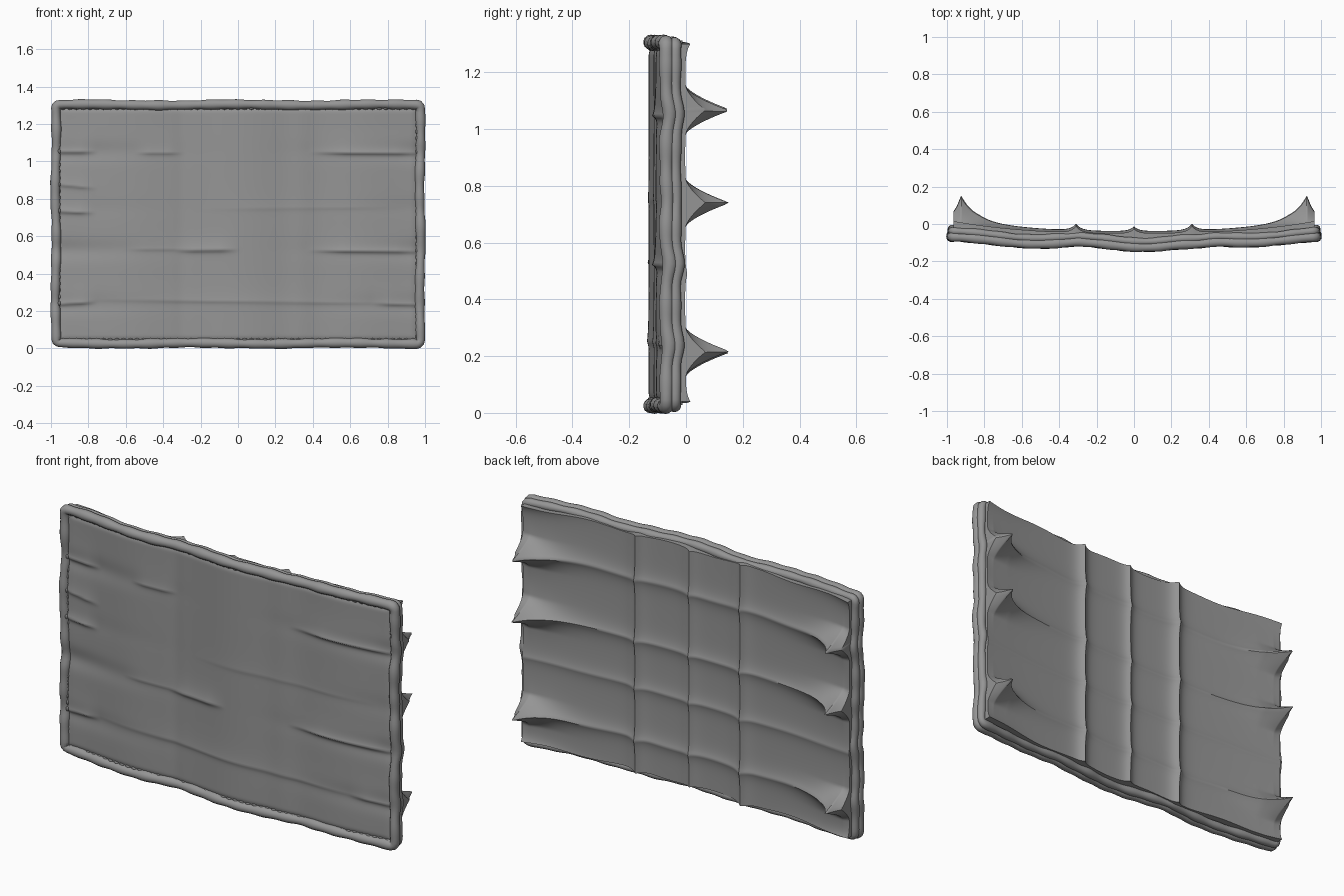
import bpy, bmesh, math
from mathutils import Matrix, Vector

if "Cube" in bpy.data.objects:
    bpy.data.objects.remove(bpy.data.objects["Cube"])

def material(name, v):
    m = bpy.data.materials.new(name)
    m.diffuse_color = (v, v, v, 1)
    m.use_nodes = True
    m.node_tree.nodes["Principled BSDF"].inputs["Base Color"].default_value = m.diffuse_color
    return m

CLOTH = material("grey cloth", 0.30)
THREAD = material("grey thread", 0.22)

def bump(d, w):
    return math.exp(-(d / w) ** 2)

def finish(bm, name, mat):
    bmesh.ops.recalc_face_normals(bm, faces=bm.faces)
    for f in bm.faces:
        f.smooth = True
    me = bpy.data.meshes.new(name)
    bm.to_mesh(me)
    bm.free()
    ob = bpy.data.objects.new(name, me)
    bpy.context.collection.objects.link(ob)
    me.materials.append(mat)
    return ob

def grid(bm, xs, zs, point):
    rows = [[bm.verts.new(point(x, z)) for x in xs] for z in zs]
    for a, b in zip(rows, rows[1:]):
        for i in range(len(xs) - 1):
            bm.faces.new((a[i], a[i + 1], b[i + 1], b[i]))
    return rows

def span(a, b, n):
    return [a + (b - a) * i / n for i in range(n + 1)]

# Shared bowed, slightly rippled sheet shape (middle of the padded edge)
def sheet(x, z):
    y = -0.055 - 0.047 * (1 - x * x)
    y += 0.012 * math.cos(x * 9.5 + 2.6) * (1 - x * x)
    for zc, a in ((1.05, .013), (.75, .004), (.525, .013), (.235, .011)):
        y += a * bump(z - zc, .05) * x * x
    return y - 0.008 * bump(x - .34, .07) + 0.004 * bump(x + .3, .04)

# Front folds: x start, x end, height, slope, depth
FOLDS = [(-1.05, -.75, 1.05, 0, .017), (-.55, -.29, 1.045, 0, .009),
         (.38, 1.05, 1.045, -.01, .018), (-.6, -.25, .53, 0, .005),
         (-.34, .01, .525, .01, .015), (.37, 1.05, .52, -.012, .018),
         (-1.05, -.75, .24, .06, .015), (-.85, .95, .25, -.012, .006),
         (.72, 1.05, .235, -.03, .012), (-1.05, -.76, .73, -.04, .015),
         (-1.05, -.75, .87, -.1, .010), (-.2, .9, .75, .01, .003)]

def front(x, z):
    y = sheet(x, z) - 0.018
    for a, b, zc, s, depth in FOLDS:
        if a < x < b:
            t = (x - a) / (b - a)
            fade = min(1, 3.5 * t, 3.5 * (1 - t))
            d = z - zc - s * (x - (a + b) / 2)
            y -= depth * fade * (math.exp(-d / .045) if d > 0 else math.exp(d / .009))
    edge = min(.96 - abs(x), z - .04, 1.29 - z)
    y += 0.007 * bump(edge - .003, .014)             # pulled in at the stitches
    return max(y, -0.147)

bm = bmesh.new()
grid(bm, span(-.97, .97, 150), span(.03, 1.3, 160), lambda x, z: (x, front(x, z), z))
finish(bm, "front_panel", CLOTH)

# Back panel: ridged sheet with pulled-out corners of cloth at both sides
SPIKES = (1.067, .74, .215)

def back(x, z):
    ax = abs(x)
    y = -0.05 + 0.05 * ax ** 2.2
    fade = 1 - .3 * ax
    for xc, h, w in ((-.31, .034, .028), (0, .024, .025), (.31, .034, .028)):
        y += h * math.exp(-abs(x - xc) / w)
    for zc in SPIKES + (.49,):
        y += .012 * math.exp(-abs(z - zc) / .03) * fade
    for zc in SPIKES:
        dx = abs(.925 - ax)
        peak = math.exp(-dx / (.07 if ax < .925 else .045))
        d = abs(z - zc)
        y += peak * (.145 * max(0, 1 - d / .085) ** 1.5 + .012 * bump(d, .1))
        y += .03 * math.exp(-dx / .25) * math.exp(-d / .05) * (ax < .925) * min(1, dx / .1)
    corner = math.exp(-min(z - .04, 1.3 - z) / .03)
    return min(y + .022 * corner * ax ** 4, 0.15)

def back_point(x, z):
    # edge outline wavers a little
    k = (z - .67) / .63
    zz = z + .006 * math.sin(x * 13) * k + .008 * bump(abs(x) - .31, .04) * k
    return (x, back(x, z), zz)

xs = span(-.965, -.84, 30) + span(-.84, .84, 130)[1:] + span(.84, .965, 30)[1:]
bm = bmesh.new()
rows = grid(bm, xs, span(.04, 1.3, 160), back_point)
# side walls running from the back panel to the padded edge
border = [e for e in bm.edges if e.is_boundary]
ext = bmesh.ops.extrude_edge_only(bm, edges=border)
for v in ext["geom"]:
    if isinstance(v, bmesh.types.BMVert):
        v.co.y = sheet(v.co.x, v.co.z)
back_ob = finish(bm, "back_panel", CLOTH)
back_ob.data.set_sharp_from_angle(angle=math.radians(40))

# Rolled edge: two padded tubes around the outline
def outline(hx, z0, z1, r, step):
    pts = []
    for cx, cz, a0 in ((hx - r, z1 - r, 0), (-hx + r, z1 - r, 90),
                       (-hx + r, z0 + r, 180), (hx - r, z0 + r, 270)):
        for k in range(4):
            a = math.radians(a0 + 30 * k)
            pts.append(Vector((cx + r * math.cos(a), 0, cz + r * math.sin(a))))
    out = []
    for a, b in zip(pts, pts[1:] + pts[:1]):
        n = max(1, round((b - a).length / step))
        out += [a.lerp(b, i / n) for i in range(n)]
    return out

def tube(name, offset, hx, z0, z1, radius):
    path = outline(hx, z0, z1, .02, .02)
    bm = bmesh.new()
    rings = []
    n, sides = len(path), 14
    for i, p in enumerate(path):
        t = (path[(i + 1) % n] - path[i - 1]).normalized()
        out = Vector((t.z, 0, -t.x))
        r = radius * (1 + .07 * math.sin(i * .9) + .05 * math.sin(i * .37))
        c = p + out * .003 * math.sin(p.x * 8 + p.z * 11)
        c.y = sheet(p.x, p.z) + offset
        rings.append([bm.verts.new(c + out * r * math.cos(a) + Vector((0, 1, 0)) * r * math.sin(a))
                      for a in (2 * math.pi * k / sides for k in range(sides))])
    for i in range(n):
        a, b = rings[i], rings[(i + 1) % n]
        for k in range(sides):
            bm.faces.new((a[k], a[k - 1], b[k - 1], b[k]))
    finish(bm, name, CLOTH)

tube("front_rolled_edge", -.012, .974, .027, 1.303, .025)
tube("back_rolled_edge", .019, .972, .029, 1.301, .021)

# Stitches along the inside of the rolled edge
bm = bmesh.new()
def stitch(x, z, along_x):
    p = Vector((x, front(x, z) - .001, z))
    e = .01
    if along_x:
        t = Vector((2 * e, front(x + e, z) - front(x - e, z), 0))
    else:
        t = Vector((0, front(x, z + e) - front(x, z - e), 2 * e))
    rot = t.to_track_quat('X', 'Y').to_matrix().to_4x4()
    m = Matrix.Translation(p) @ rot @ Matrix.Diagonal((.0145, .0075, .0075, 1))
    bmesh.ops.create_uvsphere(bm, u_segments=8, v_segments=6, radius=1, matrix=m)

for x in span(-.935, .935, 52):
    for z in (.048, 1.283):
        stitch(x, z, True)
for z in span(.065, 1.265, 34):
    for x in (-.956, .956):
        stitch(x, z, False)
finish(bm, "stitches", THREAD)
